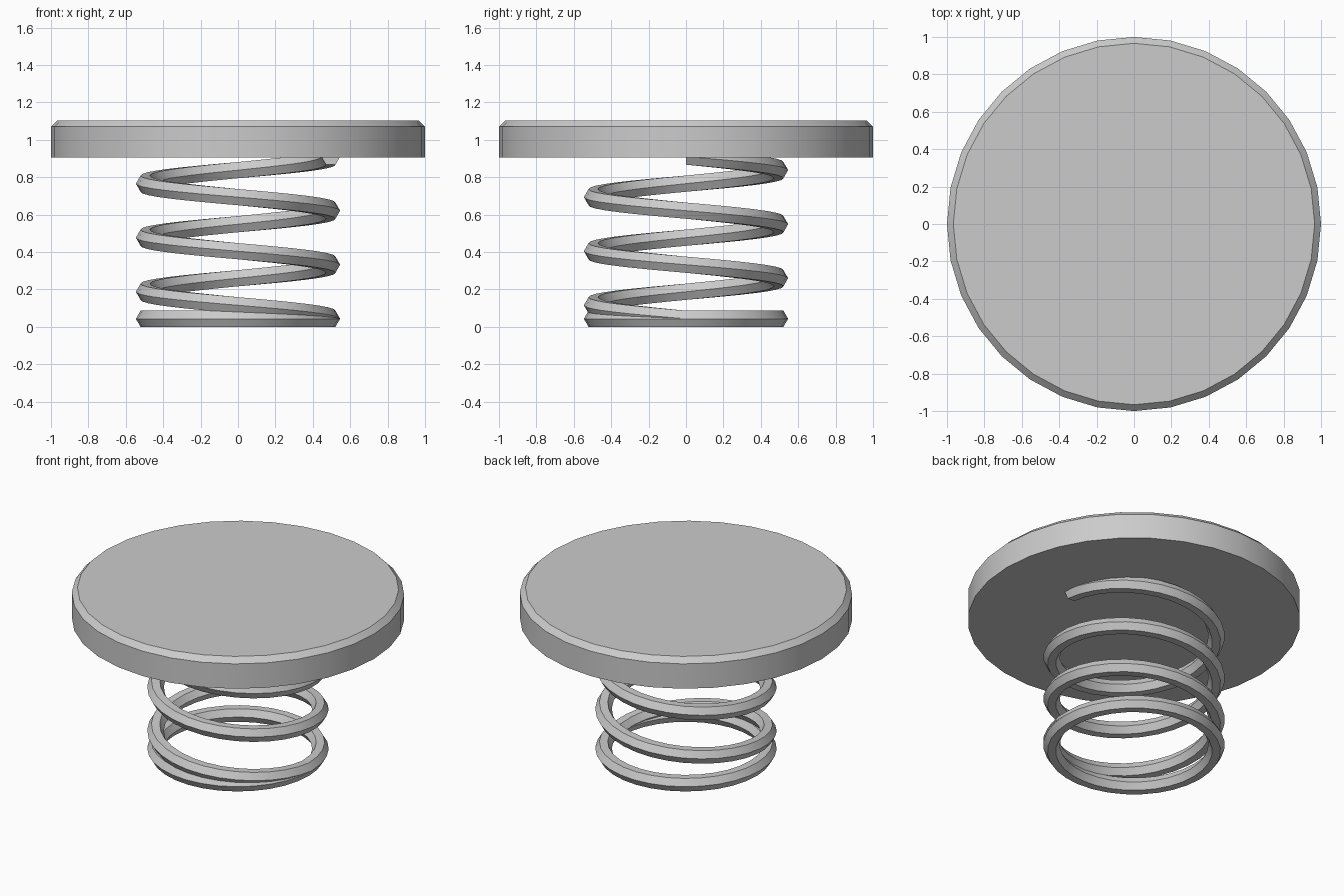
import bpy, bmesh, math

if "Cube" in bpy.data.objects:
    bpy.data.objects.remove(bpy.data.objects["Cube"])

grey = bpy.data.materials.new("plain grey")
grey.diffuse_color = (0.6, 0.6, 0.6, 1)
grey.use_nodes = True
grey.node_tree.nodes["Principled BSDF"].inputs["Base Color"].default_value = grey.diffuse_color


def sweep(name, profile, steps, start_z, rise, turns, closed):
    """Sweep a closed (radius, height) profile clockwise about z."""
    bm = bmesh.new()
    loops = []
    for i in range(steps if closed else steps + 1):
        t = i / steps
        a = -2 * math.pi * turns * t
        z = start_z + rise * t
        loops.append([bm.verts.new((r * math.cos(a), r * math.sin(a), z + h))
                      for r, h in profile])
    n = len(profile)
    for i in range(steps):
        a, b = loops[i], loops[(i + 1) % len(loops)]
        for j in range(n):
            k = (j + 1) % n
            bm.faces.new((a[j], a[k], b[k], b[j]))
    if not closed:
        bm.faces.new(loops[0])
        bm.faces.new(loops[-1])
    finish(bm, name)


def finish(bm, name):
    bmesh.ops.recalc_face_normals(bm, faces=bm.faces)
    me = bpy.data.meshes.new(name)
    bm.to_mesh(me)
    bm.free()
    me.materials.append(grey)
    ob = bpy.data.objects.new(name, me)
    bpy.context.collection.objects.link(ob)
    bpy.ops.object.select_all(action='DESELECT')
    ob.select_set(True)
    bpy.context.view_layer.objects.active = ob
    bpy.ops.object.shade_smooth_by_angle(angle=math.radians(30))


# Hexagonal wire section, with points facing in and out
wire = [(0.496 + 0.05 * math.cos(math.pi / 3 * k), 0.05 * math.sin(math.pi / 3 * k))
        for k in range(6)]

# Flat ring at the base and the three-turn coil rising from it
sweep("base_ring", wire, 32, 0.0433, 0, 1, True)
sweep("spring_coil", wire, 96, 0.0433, 0.867, 3, False)

# Round top plate with a chamfered upper rim
bm = bmesh.new()
rings = []
for r, z in ((1, 0.905), (1, 1.07), (0.966, 1.104)):
    rings.append([bm.verts.new((r * math.cos(math.tau * i / 32),
                                r * math.sin(math.tau * i / 32), z)) for i in range(32)])
for lo, hi in zip(rings, rings[1:]):
    for i in range(32):
        j = (i + 1) % 32
        bm.faces.new((lo[i], lo[j], hi[j], hi[i]))
bm.faces.new(rings[0])
bm.faces.new(rings[-1])
finish(bm, "top_plate")
